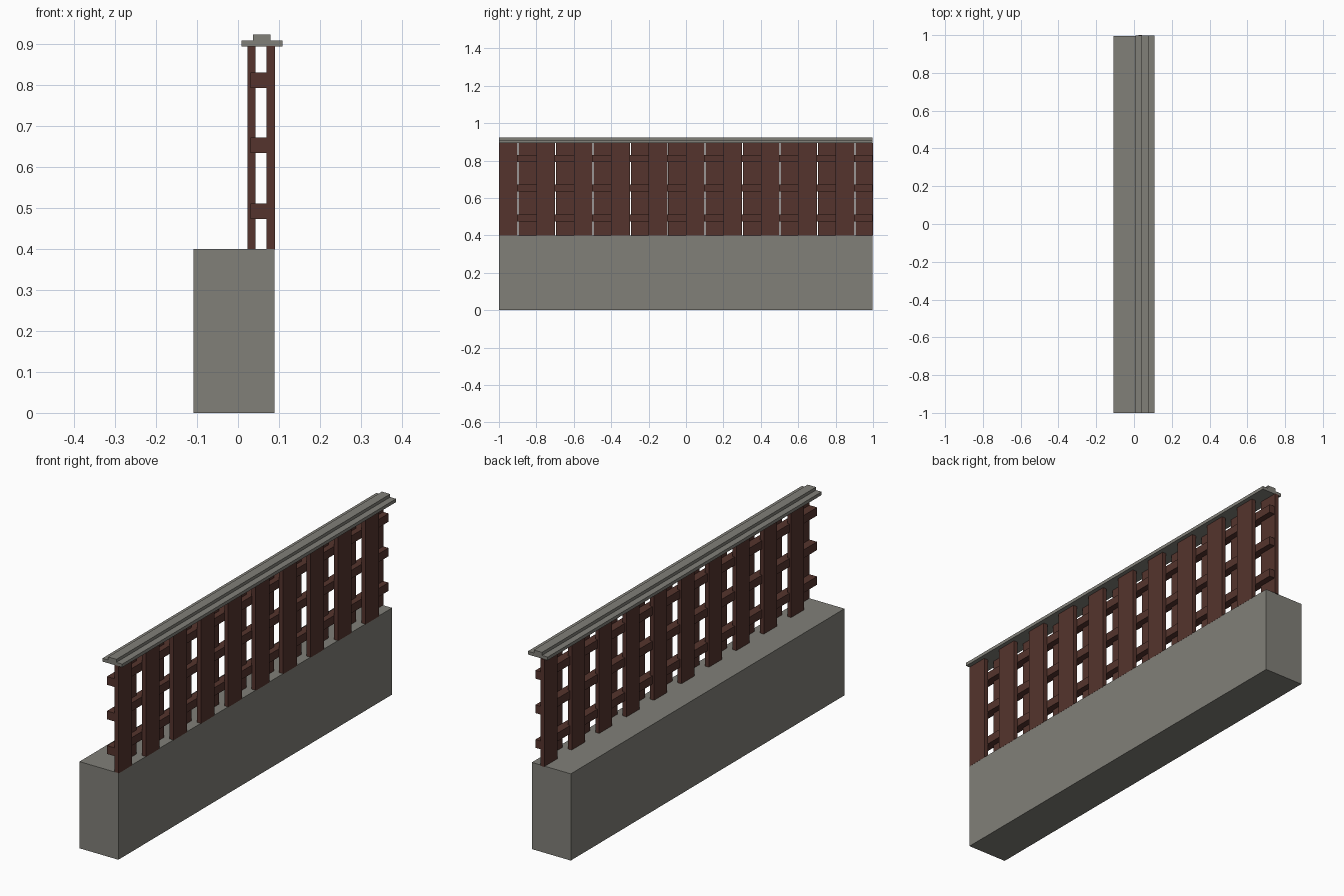
import bpy
import bmesh
from mathutils import Vector

if "Cube" in bpy.data.objects:
    bpy.data.objects.remove(bpy.data.objects["Cube"])


def material(name, rgb):
    m = bpy.data.materials.new(name)
    m.diffuse_color = (*rgb, 1.0)
    m.use_nodes = True
    m.node_tree.nodes["Principled BSDF"].inputs["Base Color"].default_value = m.diffuse_color
    return m


stone = material("warm grey stone", (0.22, 0.215, 0.19))
wood = material("dark brown wood", (0.09, 0.034, 0.026))


def box(name, x, y, z, mat):
    """Box from (min, max) ranges on each axis."""
    bm = bmesh.new()
    bmesh.ops.create_cube(bm, size=1.0)
    for v in bm.verts:
        v.co = Vector([r[0] if c < 0 else r[1] for c, r in zip(v.co, (x, y, z))])
    mesh = bpy.data.meshes.new(name)
    bm.to_mesh(mesh)
    bm.free()
    mesh.materials.append(mat)
    obj = bpy.data.objects.new(name, mesh)
    bpy.context.collection.objects.link(obj)
    return obj


# Low wall
box("base_wall", (-0.109, 0.0895), (-1, 0.996), (0, 0.4), stone)

# Staggered upright planks on both sides of the rails
for i in range(10):
    y = -1 + 0.2 * i
    box(f"outer_plank_{i}", (0.07, 0.09), (y, y + 0.1), (0.398, 0.894), wood)
    box(f"inner_plank_{i}", (0.023, 0.043), (y + 0.105, y + 0.2), (0.398, 0.894), wood)

# Three horizontal rails
for i, z in enumerate((0.473, 0.633, 0.792)):
    box(f"rail_{i}", (0.031, 0.0705), (-1.0, 0.997), (z, z + 0.038), wood)

# Stepped cap
box("cap_plate", (0.008, 0.109), (-1, 0.997), (0.893, 0.908), stone)
box("cap_ridge", (0.037, 0.079), (-1, 0.997), (0.907, 0.922), stone)
